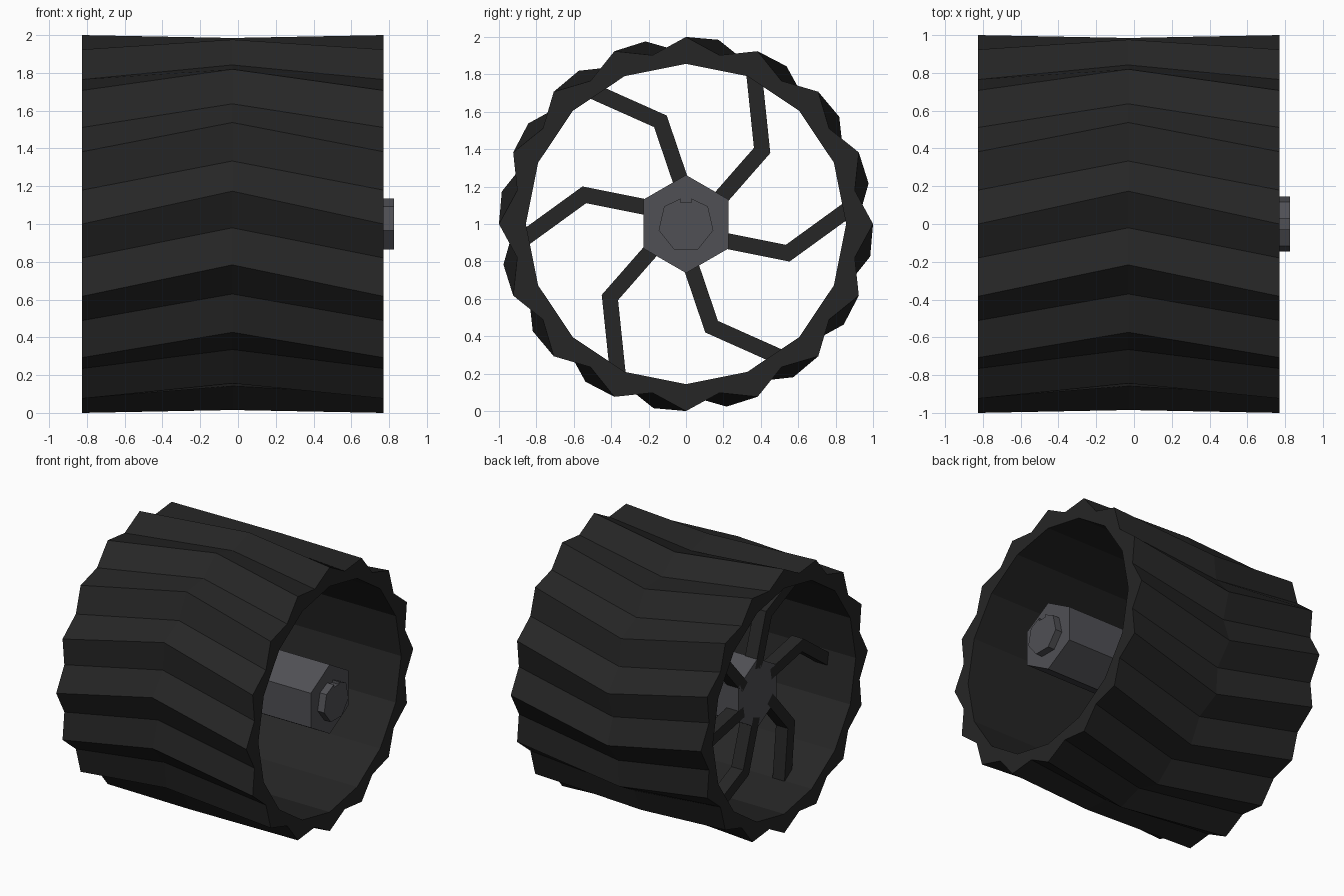
import bpy, bmesh
from math import sin, cos, pi, radians
from mathutils import Vector

if "Cube" in bpy.data.objects:
    bpy.data.objects.remove(bpy.data.objects["Cube"])


def material(name, color):
    m = bpy.data.materials.new(name)
    m.use_nodes = True
    m.diffuse_color = color
    m.node_tree.nodes["Principled BSDF"].inputs["Base Color"].default_value = color
    return m


rubber = material("black_rubber", (0.019, 0.019, 0.019, 1))
metal = material("grey_metal", (0.08, 0.08, 0.09, 1))


def finish(bm, name, mat):
    bmesh.ops.recalc_face_normals(bm, faces=bm.faces)
    mesh = bpy.data.meshes.new(name)
    bm.to_mesh(mesh)
    bm.free()
    mesh.materials.append(mat)
    obj = bpy.data.objects.new(name, mesh)
    bpy.context.collection.objects.link(obj)
    return obj


def prism(name, outline, x0, x1, mat):
    """Extrude a (y, z) outline around the axle from x0 to x1."""
    bm = bmesh.new()
    base = bm.faces.new([bm.verts.new((x0, y, z + 1)) for y, z in outline])
    top = bmesh.ops.extrude_face_region(bm, geom=[base], use_keep_orig=True)
    verts = [v for v in top["geom"] if isinstance(v, bmesh.types.BMVert)]
    bmesh.ops.translate(bm, verts=verts, vec=(x1 - x0, 0, 0))
    return finish(bm, name, mat)


def polygon(sides, radius):
    return [(radius * sin(2 * pi * i / sides), radius * cos(2 * pi * i / sides))
            for i in range(sides)]


LEFT, MID, RIGHT = -0.825, -0.03, 0.77
TEETH = 16
STEPS = TEETH * 2

# Tyre: ridged tread twisted into a chevron, with a plain faceted bore
bm = bmesh.new()


def ring(x, even_radius, odd_radius, twist=0):
    verts = []
    for i in range(STEPS):
        a = 2 * pi * i / STEPS - radians(twist)
        r = odd_radius if i % 2 else even_radius
        verts.append(bm.verts.new((x, r * cos(a), 1 + r * sin(a))))
    return verts


BORE = 0.856
bore_flat = BORE * cos(pi / TEETH)
loops = [ring(LEFT, 1, 0.92), ring(MID, 1, 0.92, 10), ring(RIGHT, 1, 0.92),
         ring(RIGHT, BORE, bore_flat), ring(LEFT, BORE, bore_flat)]
for k, loop in enumerate(loops):
    following = loops[(k + 1) % len(loops)]
    for i in range(STEPS):
        j = (i + 1) % STEPS
        bm.faces.new((loop[i], loop[j], following[j], following[i]))
finish(bm, "tyre", rubber)

# Bent spokes near the left end
path = [Vector(p) for p in ((0.15, 0.10), (0.407, 0.393), (0.364, 0.805))]
half = 0.042
d1, d2 = (path[1] - path[0]).normalized(), (path[2] - path[1]).normalized()
n1, n2 = Vector((-d1.y, d1.x)), Vector((-d2.y, d2.x))
miter = (n1 + n2) / (1 + n1.dot(n2))
offsets = [n1 * half, miter * half, n2 * half]
outline = [p + o for p, o in zip(path, offsets)]
outline += [p - o for p, o in reversed(list(zip(path, offsets)))]
for i in range(6):
    a = i * pi / 3
    turned = [(p.x * cos(a) - p.y * sin(a), p.x * sin(a) + p.y * cos(a)) for p in outline]
    prism(f"spoke_{i + 1}", turned, -0.6, -0.5, rubber)

# Hexagonal hub
prism("hub", polygon(6, 0.262), -0.6, RIGHT, metal)

# Axle cap with a keyway notch at its top
notch = [(-0.03, 0.136), (-0.03, 0.115), (0.03, 0.115), (0.03, 0.136)]
prism("axle_cap", notch + polygon(7, 0.15)[1:], RIGHT - 0.01, 0.825, metal)
